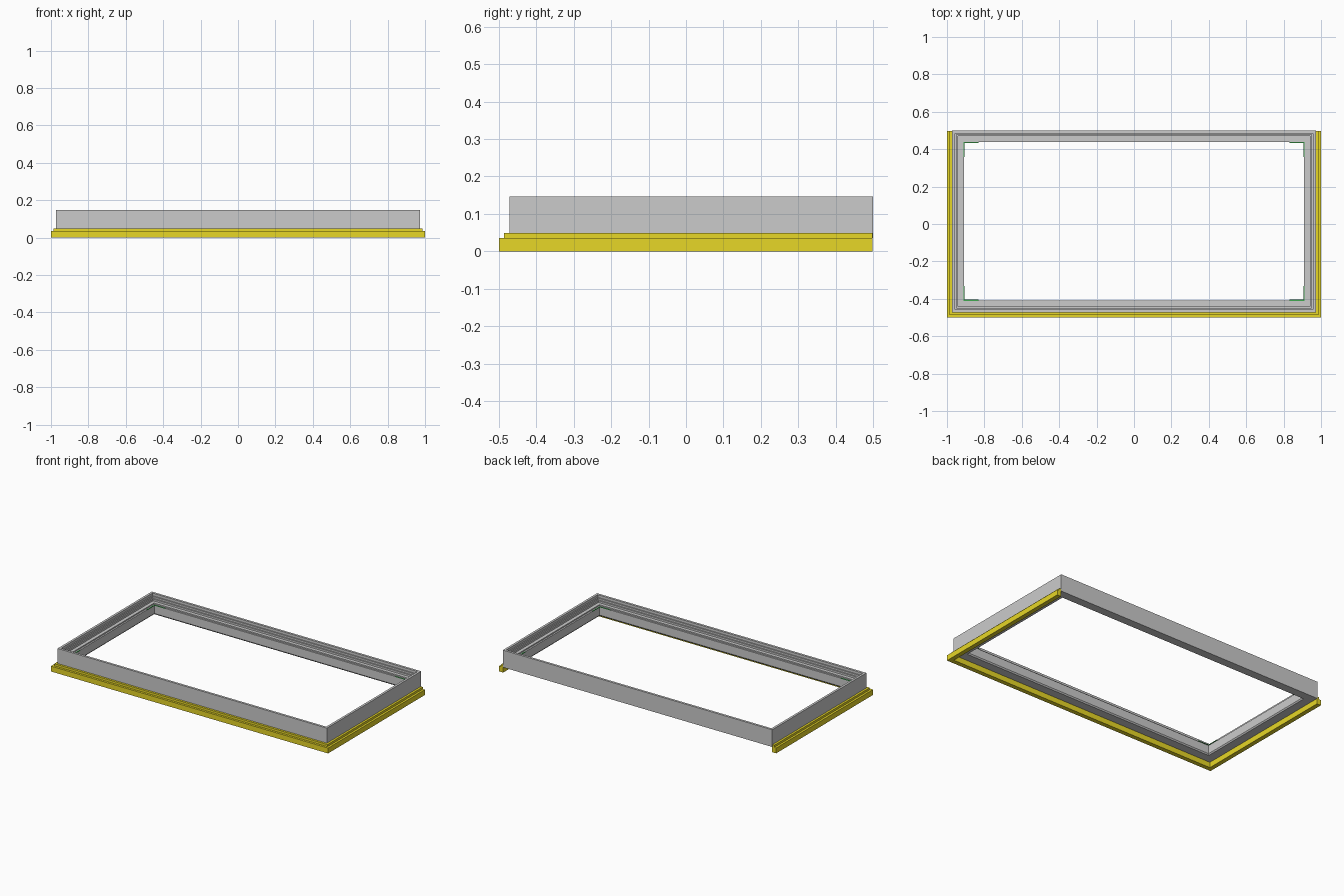
import bpy, bmesh

if "Cube" in bpy.data.objects:
    bpy.data.objects.remove(bpy.data.objects["Cube"])

def material(name, rgb):
    m = bpy.data.materials.new(name)
    m.diffuse_color = (*rgb, 1)
    m.use_nodes = True
    m.node_tree.nodes["Principled BSDF"].inputs["Base Color"].default_value = m.diffuse_color
    return m

def finish(name, bm, mat=None):
    bmesh.ops.recalc_face_normals(bm, faces=bm.faces)
    me = bpy.data.meshes.new(name)
    bm.to_mesh(me)
    bm.free()
    ob = bpy.data.objects.new(name, me)
    bpy.context.collection.objects.link(ob)
    if mat:
        me.materials.append(mat)
    return ob

def sweep(name, profile, station, closed, mat=None):
    """Mitred sweep: station(d) gives the four path corners inset by d."""
    bm = bmesh.new()
    n = len(profile)
    cols = [[bm.verts.new((*p, z)) for p in station(d)] for d, z in profile]
    for k in range(4 if closed else 3):
        for i in range(n):
            a, b = cols[i], cols[(i + 1) % n]
            j = (k + 1) % 4
            bm.faces.new((a[k], a[j], b[j], b[k]))
    if not closed:
        for k in (0, 3):
            bm.faces.new([c[k] for c in cols])
    return finish(name, bm, mat)

gold = material("gold", (0.8, 0.68, 0.02))
green = material("green", (0.05, 0.4, 0.08))

# stepped window frame, inset measured from its outer wall
def frame_path(d):
    x, y0, y1 = 0.972 - d, -0.472 + d, 0.5 - d
    return [(-x, y1), (-x, y0), (x, y0), (x, y1)]

sweep("stepped_frame", [
    (0, .035), (0, .147), (.015, .147), (.015, .130), (.022, .130),
    (.022, .118), (.030, .118), (.030, .106), (.052, .106),
    (.052, .098), (.062, .098), (.062, .044), (.056, .036)],
    frame_path, True)

# gold trim around the front and both sides
def trim_path(d):
    x, y0 = 1 - d, -0.5 + d
    return [(-x, .498), (-x, y0), (x, y0), (x, .498)]

sweep("gold_trim", [(0, 0), (0, .035), (.014, .035), (.014, .049),
                    (.029, .049), (.029, 0)], trim_path, False, gold)

# thin green clips lying on the inner lip at each corner
bm = bmesh.new()
L, W, X = 0.08, 0.006, 0.911
for sx in (-1, 1):
    for y, sy in ((-0.411, -1), (0.439, 1)):
        pts = [(0, 0), (L, 0), (L, W), (W, W), (W, L), (0, L)]
        f = bm.faces.new([bm.verts.new((sx * (X - u), y - sy * v, .098))
                          for u, v in pts])
        r = bmesh.ops.extrude_face_region(bm, geom=[f])
        for v in r["geom"]:
            if isinstance(v, bmesh.types.BMVert):
                v.co.z += 0.003
finish("corner_clips", bm, green)
